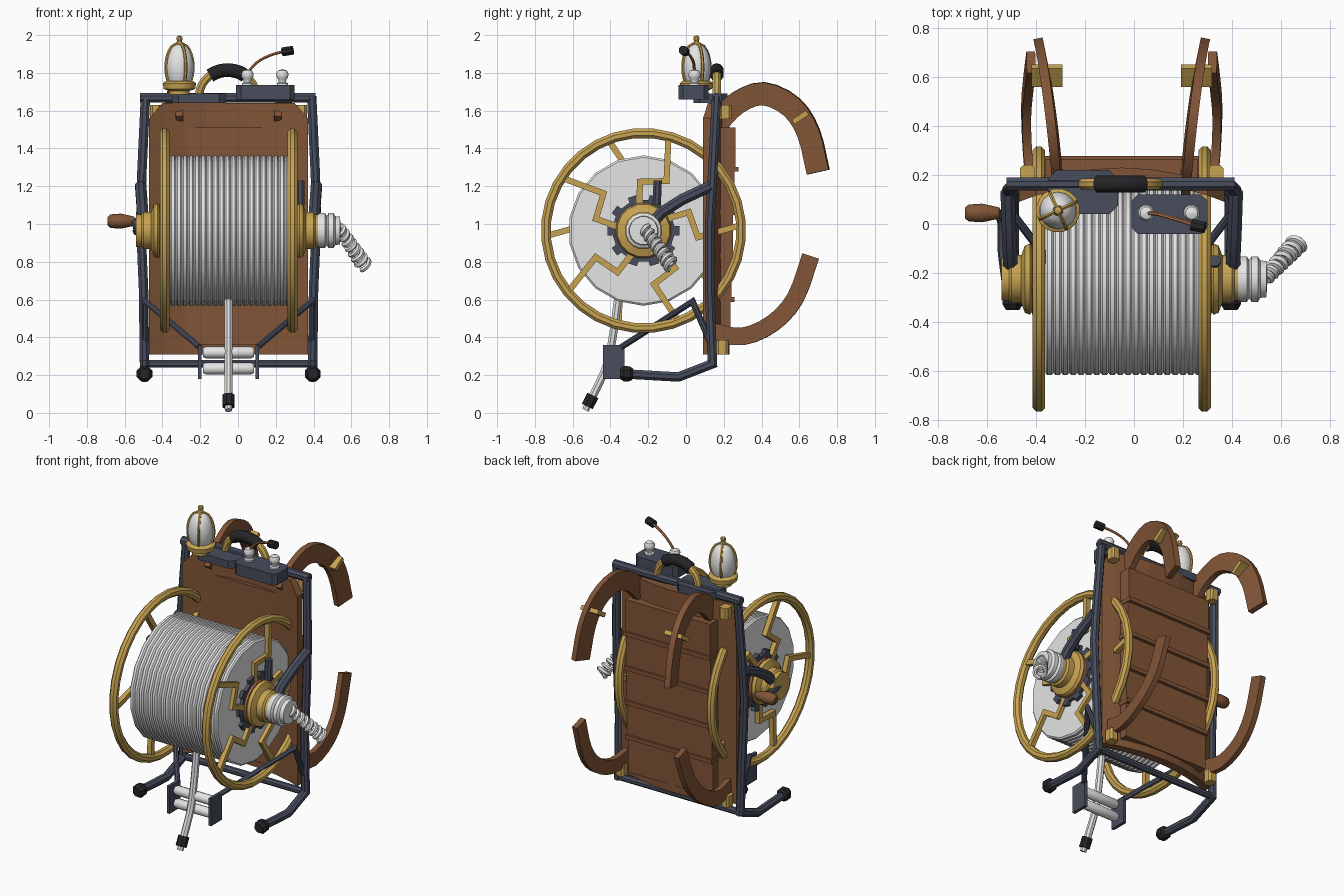
import bpy, bmesh, math
from mathutils import Vector as V

if "Cube" in bpy.data.objects:
    bpy.data.objects.remove(bpy.data.objects["Cube"])

CX = -0.05                # symmetry plane of the pack
HY, HZ = -0.225, 0.965    # drum axle

def mat(name, r, g, b):
    m = bpy.data.materials.new(name)
    m.diffuse_color = (r, g, b, 1)
    m.use_nodes = True
    m.node_tree.nodes["Principled BSDF"].inputs["Base Color"].default_value = m.diffuse_color
    return m

GOLD = mat("brass", 0.58, 0.37, 0.085)
BROWN = mat("leather_brown", 0.22, 0.09, 0.038)
STEEL = mat("blue_steel", 0.065, 0.075, 0.11)
WHITE = mat("off_white", 0.78, 0.78, 0.78)
BLACK = mat("black_rubber", 0.018, 0.018, 0.02)
COPPER = mat("copper", 0.47, 0.17, 0.07)

def finish(bm, name, m, smooth=0):
    bmesh.ops.remove_doubles(bm, verts=bm.verts, dist=1e-5)
    bmesh.ops.recalc_face_normals(bm, faces=bm.faces)
    me = bpy.data.meshes.new(name)
    bm.to_mesh(me)
    bm.free()
    me.materials.append(m)
    ob = bpy.data.objects.new(name, me)
    bpy.context.collection.objects.link(ob)
    if smooth:
        bpy.context.view_layer.objects.active = ob
        ob.select_set(True)
        bpy.ops.object.shade_smooth_by_angle(angle=math.radians(smooth))
        ob.select_set(False)
    return ob

def loft(name, rings, m, closed=False, smooth=0):
    bm = bmesh.new()
    vs = [[bm.verts.new(p) for p in r] for r in rings]
    n = len(vs[0])
    for i in range(len(vs) if closed else len(vs) - 1):
        a, b = vs[i], vs[(i + 1) % len(vs)]
        for j in range(n):
            bm.faces.new((a[j], a[(j + 1) % n], b[(j + 1) % n], b[j]))
    if not closed:
        bm.faces.new(vs[0])
        bm.faces.new(vs[-1])
    return finish(bm, name, m, smooth)

def circle(r, n=8):
    return [(r * math.cos((i + .5) * math.tau / n), r * math.sin((i + .5) * math.tau / n)) for i in range(n)]

def rect(u, v):
    return [(-u, -v), (u, -v), (u, v), (-u, v)]

def curve(pts, sub=4):
    """Catmull-Rom through the points."""
    p = [V(q) for q in pts]
    p = [2 * p[0] - p[1]] + p + [2 * p[-1] - p[-2]]
    out = []
    for i in range(1, len(p) - 2):
        a, b, c, d = p[i - 1:i + 3]
        for k in range(sub):
            t = k / sub
            out.append(.5 * (2 * b + (c - a) * t + (2 * a - 5 * b + 4 * c - d) * t * t + (3 * b - a - 3 * c + d) * t ** 3))
    return out + [p[-2]]

def sweep(name, pts, sec, m, up=None, smooth=40):
    """Sweep a section: its u axis follows 'up', its v axis is mitred at bends."""
    p = [V(q) for q in pts]
    d = [(b - a).normalized() for a, b in zip(p, p[1:])]
    d = [d[0]] + d + [d[-1]]
    u = V(up) if up else d[0].cross(d[2] if len(d) > 2 else d[1])
    if u.length < 1e-4:
        u = d[0].orthogonal()
    rings = []
    for i, q in enumerate(p):
        t = (d[i] + d[i + 1]).normalized()
        u = (u - t * u.dot(t)).normalized()
        v = t.cross(u)
        k = min(1.6, 1 / max(.3, t.dot(d[i])))
        rings.append([q + u * a + v * b * k for a, b in sec])
    return loft(name, rings, m, smooth=smooth)

def lathe(name, prof, c, m, axis="X", n=16, closed=False, smooth=40):
    """Revolve (along, radius) pairs about an axis through c."""
    rings = []
    for a, r in prof:
        ring = []
        for x, y in circle(max(r, 1e-4), n):
            ring.append(V(c) + (V((a, x, y)) if axis == "X" else V((x, y, a)) if axis == "Z" else V((x, a, y))))
        rings.append(ring)
    return loft(name, rings, m, closed, smooth)

def box(name, lo, hi, m, chamfer=0):
    (x0, y0, z0), (x1, y1, z1) = lo, hi
    c = chamfer
    o = [(x0 + c, y0), (x1 - c, y0), (x1, y0 + c), (x1, y1 - c), (x1 - c, y1), (x0 + c, y1), (x0, y1 - c), (x0, y0 + c)]
    if not c:
        o = [(x0, y0), (x1, y0), (x1, y1), (x0, y1)]
    return loft(name, [[(x, y, z) for x, y in o] for z in (z0, z1)], m)

AX = (0, HY, HZ)

# wound hose drum with fine ridges
N = 20
prof = [(-0.36, 0), (-0.36, 0.39)]
for i in range(N):
    x = -0.36 + 0.64 * i / N
    prof += [(x + .008, 0.398), (x + .024, 0.398), (x + .032, 0.388)]
lathe("hose_drum", prof + [(0.28, 0)], AX, WHITE, n=18, smooth=30)

# both reel wheels: rim, zigzag spokes, gear, hub
for s, tag, off in ((1, "right", 75), (-1, "left", 111)):
    wx = CX + s * 0.338
    lathe(tag + "_wheel_rim", [(a, 0.517 + b) for a, b in circle(0.028)], (wx, HY, HZ), GOLD, n=32, closed=True)
    for k in range(5):
        t = math.radians(off + 72 * k)
        pts = [(wx, HY + r * math.cos(t) - q * math.sin(t), HZ + r * math.sin(t) + q * math.cos(t))
               for r, q in ((.10, .05), (.245, .085), (.285, -.05), (.51, 0))]
        sweep(tag + "_wheel_spoke", pts, rect(.016, .016), GOLD, up=(1, 0, 0), smooth=0)
    def side(p):
        return [(s * a, r) for a, r in p]
    C = (CX, HY, HZ)
    lathe(tag + "_gear", side([(.32, 0), (.32, .165), (.352, .165), (.352, 0)]), C, STEEL, n=20)
    lathe(tag + "_copper_ring", side([(.34, 0), (.34, .145), (.366, .145), (.366, 0)]), C, COPPER, n=20)
    for k in range(10):
        t = k * math.tau / 10
        e = V((0, math.cos(t), math.sin(t)))
        b = V((CX + s * .338, HY, HZ))
        sweep(tag + "_gear_tooth", [b + e * .15, b + e * .19], rect(.014, .025), STEEL, up=(1, 0, 0), smooth=0)
    lathe(tag + "_hub", side([(.34, 0), (.35, .12), (.375, .148), (.395, .14), (.41, .1), (.45, .1), (.46, .088), (.49, .088), (.49, 0)]), C, GOLD)

# hose coupling and coiled hose end on the right
lathe("hose_coupling", [(.42, 0), (.42, .085), (.435, .095), (.46, .095), (.47, .08), (.48, .095), (.505, .095), (.515, .078), (.54, .075), (.545, 0)], AX, WHITE)
a, b = V((.53, -.225, .985)), V((.67, -.075, .78))
e1 = (b - a).orthogonal().normalized()
e2 = (b - a).normalized().cross(e1)
coil = []
for i in range(97):
    t = i / 96
    w = t * 8 * math.tau
    coil.append(a.lerp(b, t) + (e1 * math.cos(w) + e2 * math.sin(w)) * (.022 + .012 * t))
sweep("coiled_hose", coil, circle(.014, 6), WHITE)
sweep("right_lock_pin", [(.33, -.155, 1.1), (.33, -.15, 1.23)], circle(.024), STEEL)

# hand crank on the left
sweep("crank_arm", curve([(-.52, HY, HZ), (-.535, -.1, .96), (-.535, 0, .985), (-.55, .045, 1.015)]), circle(.022), STEEL)
lathe("crank_grip", [(-.69, 0), (-.69, .022), (-.675, .036), (-.62, .04), (-.575, .03), (-.55, .024), (-.54, 0)], (0, .045, 1.015), BROWN, n=10)

# tube frame
for s, tag in ((1, "right"), (-1, "left")):
    X = lambda d: CX + s * d
    sweep(tag + "_frame_upright", [(X(.445), -.30, .205), (X(.445), -.04, .19), (X(.445), .14, .26), (X(.45), .125, .65), (X(.465), .125, 1.0),
          (X(.46), .14, 1.25), (X(.44), .162, 1.675)], circle(.027), STEEL, up=(s, 0, 0))
    lathe(tag + "_foot", [(-.035, 0), (-.035, .03), (-.012, .045), (.02, .042), (.035, .028), (.035, 0)], (X(.445), -.315, .207), BLACK, "Y", 8, smooth=0)
    sweep(tag + "_axle_arm", [(X(.465), .13, 1.2), (X(.46), -.02, 1.13), (X(.455), -.13, 1.06), (X(.455), -.19, .99)], circle(.032), STEEL, up=(1, 0, 0))
    sweep(tag + "_front_strut", [(X(.44), .13, .37), (X(.44), .035, .59), (X(.155), -.34, .35)], circle(.017), STEEL)
    box(tag + "_roller_plate", (X(.152) - .01, -.44, .18), (X(.152) + .01, -.325, .36), STEEL)
    for z in (.31, 1.555):
        y = .16 if z < 1 else .175
        box(tag + "_corner_bracket", (X(.385) - .03, y, z), (X(.385) + .03, y + .065, z + .075), GOLD, .012)
sweep("frame_top_bar", [(X(.47), .163, 1.668), (CX + .46, .163, 1.668)], circle(.028), STEEL)
sweep("frame_bottom_bar", [(CX - .445, .14, .26), (CX + .445, .14, .26)], circle(.022), STEEL)

# hose guide rollers, hose tail and nozzle
for z in (.32, .235):
    lathe("guide_roller", [(-.135, 0), (-.135, .024), (-.12, .031), (.12, .031), (.135, .024), (.135, 0)], (CX, -.385, z), WHITE, n=10)
sweep("hose_tail", curve([(CX, -.36, .6), (CX, -.385, .42), (CX, -.42, .25), (CX, -.5, .075)]), circle(.023), WHITE, up=(1, 0, 0))
d = V((0, -.45, -.89))
p = V((CX, -.493, .092))
sweep("nozzle_cap", [p, p + d * .065], circle(.034), BLACK, smooth=0)
sweep("nozzle_tip", [p + d * .06, p + d * .088], circle(.02), WHITE)

# curved back board with clipped top corners
rings = []
for x in (-.42, -.35, -.24, -.12, 0, .12, .24, .35, .42):
    y = .175 - .085 * (x / .42) ** 2
    zt = 1.56 if abs(x) > .4 else 1.64
    rings.append([(CX + x, y, .31), (CX + x, y + .055, .31), (CX + x, y + .055, zt), (CX + x, y, zt)])
loft("back_board", rings, BROWN)

# padded slats on the back
edges = [.36, .60, .83, 1.06, 1.29, 1.51]
for i, (z0, z1) in enumerate(zip(edges, edges[1:])):
    y = .235 + .007 * i
    sweep("back_slat", [(CX - .31, 0, 0), (CX + .31, 0, 0)], [(z0, -.15), (z1, -.15), (z1, -y), (z0, -y)], BROWN, up=(0, 0, 1), smooth=0)
    if i:
        box("slat_ledge", (CX - .315, .16, z0 - .013), (CX + .315, y + .014, z0 + .013), BROWN)

# shoulder and waist straps
for s, tag in ((1, "right"), (-1, "left")):
    X = lambda d: CX + s * d
    up = curve([(X(.26), .16, 1.53), (X(.27), .27, 1.64), (X(.285), .41, 1.69), (X(.305), .56, 1.62), (X(.32), .65, 1.48), (X(.33), .70, 1.275)], 3)
    sweep(tag + "_shoulder_strap", up, rect(.019, .06), BROWN, up=(1, 0, 0), smooth=30)
    low = curve([(X(.37), .14, .43), (X(.385), .3, .405), (X(.39), .46, .475), (X(.38), .58, .61), (X(.37), .66, .83)], 3)
    sweep(tag + "_waist_strap", low, rect(.018, .046), BROWN, up=(1, 0, 0), smooth=30)
    q, t = V((X(.305), .605, 1.565)), V((0, .55, -.83))
    sweep(tag + "_strap_buckle", [q - t * .014, q + t * .014], rect(.063, .045), GOLD, up=(1, 0, 0), smooth=0)

# carry handle
arc = [(CX - .005 - .15 * math.cos(t), .163, 1.68 + .135 * math.sin(t)) for t in [math.pi * i / 14 for i in range(15)]]
sweep("carry_handle", arc, circle(.024), GOLD)
sweep("carry_handle_grip", arc[4:11], circle(.036, 10), BLACK)

# caged lamp on its shelf
box("lamp_shelf", (-.35, .04, 1.64), (-.065, .22, 1.69), STEEL, .035)
L = (-.31, .055, 0)
lathe("lamp_base", [(1.685, 0), (1.685, .055), (1.705, .055), (1.715, .085), (1.745, .09), (1.757, .075), (1.757, 0)], L, GOLD, "Z")
egg = [(1.75 + .21 * k / 10, .077 * math.sqrt(max(0, 1 - ((k / 10 - .38) / .62) ** 2))) for k in range(11)]
lathe("lamp_glass", [(1.75, 0)] + egg, L, WHITE, "Z", 14, smooth=50)
for k in range(4):
    t = math.radians(25 + 90 * k)
    pts = [(L[0] + (r + .003) * math.cos(t), L[1] + (r + .003) * math.sin(t), z) for z, r in egg]
    sweep("lamp_cage_rib", pts, circle(.0085, 6), GOLD)
lathe("lamp_finial", [(1.95, 0), (1.95, .022), (1.97, .014), (1.98, .018), (1.992, .015), (2.0, 0)], L, GOLD, "Z", 8)

# control box, knobs and antenna
box("control_box", (-.01, -.04, 1.66), (.30, .12, 1.735), STEEL, .025)
for x in (.05, .235):
    lathe("control_knob", [(1.73, 0), (1.73, .03), (1.745, .03), (1.75, .02), (1.765, .022), (1.775, .031), (1.795, .034), (1.812, .025), (1.82, 0)], (x, .045, 0), WHITE, "Z", 12)
sweep("antenna", curve([(.05, .045, 1.8), (.1, .04, 1.855), (.17, .02, 1.893), (.25, -.005, 1.915)]), circle(.008, 6), COPPER)
sweep("antenna_tip", [(.235, -.003, 1.911), (.29, -.015, 1.92)], circle(.025), BLACK, smooth=0)
